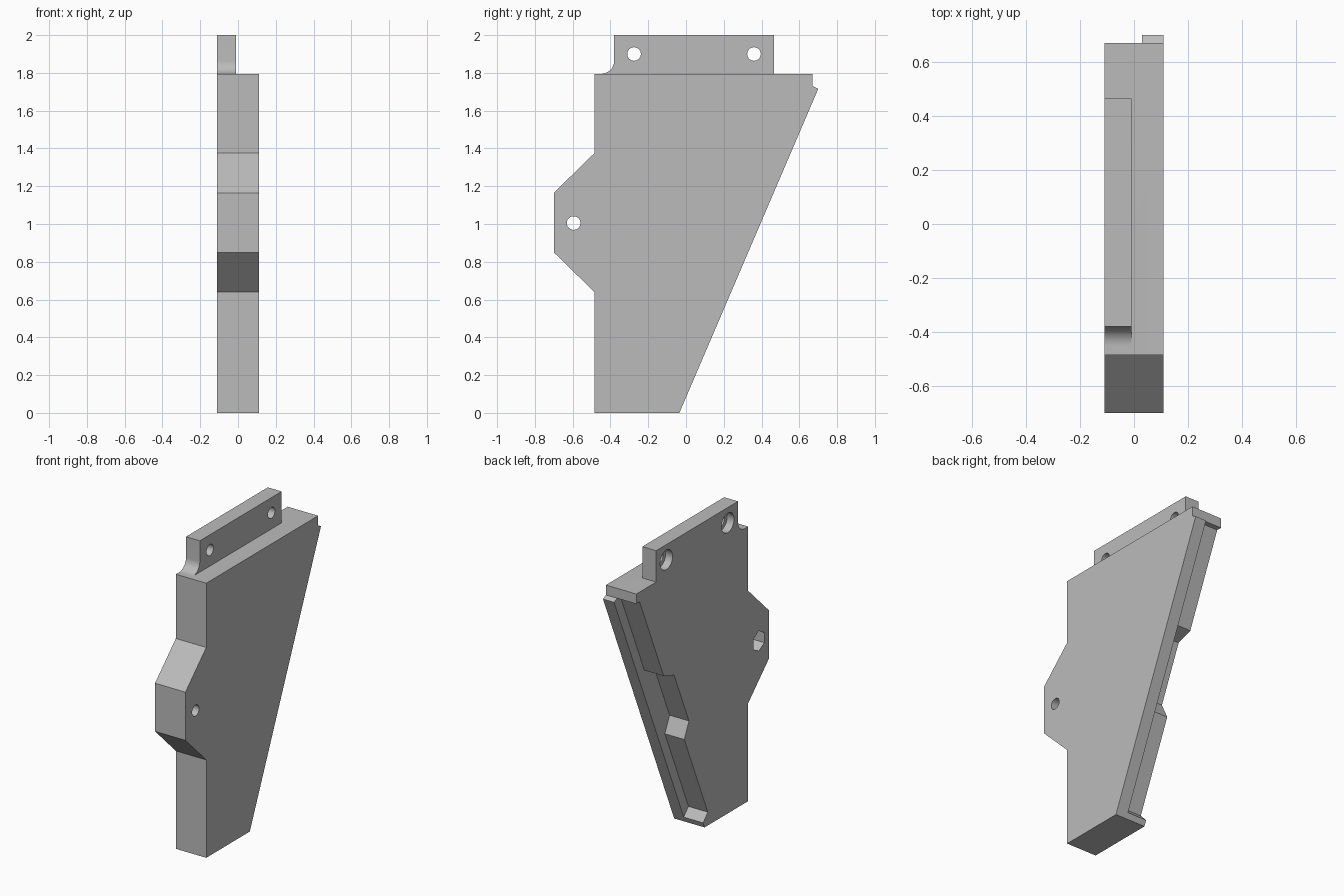
import bpy
import bmesh
from math import cos, sin, pi
from mathutils import Vector

if "Cube" in bpy.data.objects:
    bpy.data.objects.remove(bpy.data.objects["Cube"], do_unlink=True)

grey = bpy.data.materials.new("plain_grey")
grey.use_nodes = True
colour = (0.5, 0.5, 0.5, 1)
grey.diffuse_color = colour
grey.node_tree.nodes["Principled BSDF"].inputs["Base Color"].default_value = colour


def prism(name, outline, x0, x1):
    """Extrude a (y, z) outline along x."""
    bm = bmesh.new()
    face = bm.faces.new([bm.verts.new((x0, y, z)) for y, z in outline])
    extruded = bmesh.ops.extrude_face_region(bm, geom=[face])["geom"]
    moved = [v for v in extruded if isinstance(v, bmesh.types.BMVert)]
    bmesh.ops.translate(bm, verts=moved, vec=(x1 - x0, 0, 0))
    bmesh.ops.recalc_face_normals(bm, faces=bm.faces)
    mesh = bpy.data.meshes.new(name)
    bm.to_mesh(mesh)
    bm.free()
    mesh.materials.append(grey)
    obj = bpy.data.objects.new(name, mesh)
    bpy.context.collection.objects.link(obj)
    return obj


def ring(y, z, radius, sides):
    """Regular polygon with a corner pointing up."""
    return [(y + radius * sin(2 * pi * i / sides), z + radius * cos(2 * pi * i / sides))
            for i in range(sides)]


def combine(target, tool, operation):
    bpy.context.view_layer.objects.active = target
    mod = target.modifiers.new(tool.name, "BOOLEAN")
    mod.operation, mod.solver, mod.object = operation, "EXACT", tool
    bpy.ops.object.modifier_apply(modifier=mod.name)
    tool.hide_render = True
    bpy.data.objects.remove(tool, do_unlink=True)


LEFT, RIGHT = 0.11, -0.11
LIP, TAB = 0.03, -0.01

# Main plate with the pointed front ear and slanted back edge
body = prism("bracket_body", [
    (-0.485, 0), (-0.035, 0), (0.70, 1.715), (0.67, 1.73), (0.67, 1.795), (-0.485, 1.795),
    (-0.485, 1.375), (-0.70, 1.165), (-0.70, 0.85), (-0.485, 0.64)], RIGHT, LEFT)

# Stepped groove behind the lip, given as distance along and depth into the slant
base = Vector((-0.035, 0))
along = Vector((0.735, 1.715)).normalized()
inward = Vector((-along.y, along.x))
steps = [(-0.004, -0.1), (0.067, 0.065), (0.685, 0.065), (0.76, 0.15),
         (1.15, 0.15), (1.225, 0.065), (1.855, 0.065), (1.925, -0.1)]
groove = prism("groove_cutter", [base + s * along + d * inward for s, d in steps],
               RIGHT - 0.1, LIP)
combine(body, groove, "DIFFERENCE")

# Top mounting tab with a concave fillet at the front
r = 0.07
fillet = [(-0.38 - r + r * sin(a), 1.795 + r - r * cos(a))
          for a in (pi / 2 * i / 12 for i in range(13))]
tab = prism("mounting_tab", fillet + [(-0.38, 2), (0.465, 2), (0.465, 1.75), (-0.45, 1.75)],
            RIGHT, TAB)
combine(body, tab, "UNION")

# Screw holes: round recesses on the tab, a hexagonal nut pocket on the ear
for y, z, radius, sides, depth in [(-0.275, 1.9, 0.064, 40, 0.05),
                                   (0.36, 1.9, 0.064, 40, 0.05),
                                   (-0.595, 1.005, 0.066, 6, 0.08)]:
    combine(body, prism("hole_cutter", ring(y, z, 0.036, 32), -0.3, 0.3), "DIFFERENCE")
    combine(body, prism("pocket_cutter", ring(y, z, radius, sides), -0.3, RIGHT + depth),
            "DIFFERENCE")

# Smooth curves, sharp edges
bpy.ops.object.select_all(action="DESELECT")
body.select_set(True)
bpy.context.view_layer.objects.active = body
bpy.ops.object.shade_smooth_by_angle(angle=pi / 6)
